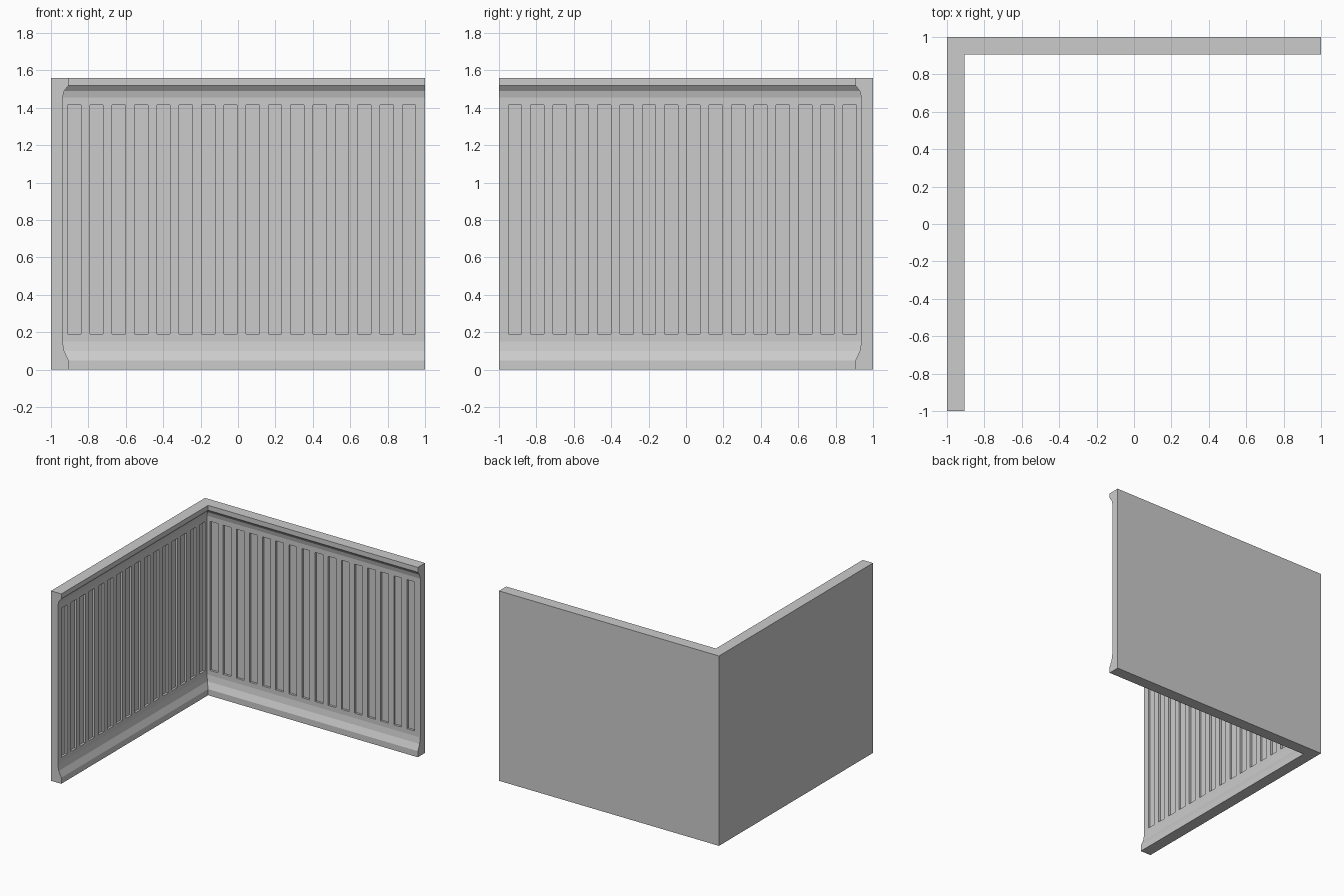
import bpy
import bmesh
from mathutils import Vector

cube = bpy.data.objects.get("Cube")
if cube:
    bpy.data.objects.remove(cube, do_unlink=True)

grey = bpy.data.materials.new("plain grey")
grey.use_nodes = True
colour = (0.6, 0.6, 0.6, 1)
grey.diffuse_color = colour
grey.node_tree.nodes["Principled BSDF"].inputs["Base Color"].default_value = colour

# Wall cross-section as (depth, height), from the outer foot round to the outer top
PROFILE = [(0, 0), (0.094, 0), (0.094, 0.05), (0.071, 0.10), (0.062, 0.15),
           (0.062, 0.19), (0.062, 1.415), (0.062, 1.455), (0.071, 1.49),
           (0.094, 1.52), (0.094, 1.56), (0, 1.56)]
PANEL = 5                      # profile segment that carries the slots
SLOTS, PITCH, WIDTH, FIRST, RECESS = 16, 0.1193, 0.071, -0.911, 0.018


def make_wall(name, place):
    bm = bmesh.new()
    # Stations along the wall: mitred corner, both edges of every slot, free end
    stations = [None]
    for i in range(SLOTS):
        stations += [FIRST + i * PITCH, FIRST + i * PITCH + WIDTH]
    stations.append(1)
    # Only the panel needs every station; the mouldings run full length
    rings = [[bm.verts.new((-1 + d if x is None else x, 1 - d, z)) for d, z in PROFILE]
             for x in stations]
    n = len(PROFILE)
    slots = []
    for s, (a, b) in enumerate(zip(rings, rings[1:])):
        for k in range(n):
            if k == PANEL:
                face = bm.faces.new((a[k], b[k], b[k + 1], a[k + 1]))
                if s % 2:
                    slots.append(face)
    for k in range(n):
        j = (k + 1) % n
        if k != PANEL:
            low = [r[k] for r in rings] if k == PANEL + 1 else [rings[0][k], rings[-1][k]]
            high = [r[j] for r in rings] if j == PANEL else [rings[0][j], rings[-1][j]]
            bm.faces.new(low + high[::-1])
    bm.faces.new(rings[-1])
    bmesh.ops.delete(bm, geom=[v for v in bm.verts if not v.link_faces], context='VERTS')

    # Sink the slots into the wall
    out = bmesh.ops.extrude_face_region(bm, geom=slots)
    moved = [v for v in out["geom"] if isinstance(v, bmesh.types.BMVert)]
    bmesh.ops.translate(bm, verts=moved, vec=Vector((0, RECESS, 0)))
    bmesh.ops.delete(bm, geom=[f for f in slots if f.is_valid], context='FACES')

    for v in bm.verts:
        v.co = place(v.co)
    bmesh.ops.recalc_face_normals(bm, faces=bm.faces)
    mesh = bpy.data.meshes.new(name)
    bm.to_mesh(mesh)
    bm.free()
    mesh.materials.append(grey)
    bpy.context.collection.objects.link(bpy.data.objects.new(name, mesh))


# Back wall, and the side wall mirrored across the corner diagonal
make_wall("back_wall", lambda c: c.copy())
make_wall("side_wall", lambda c: Vector((-c.y, -c.x, c.z)))
